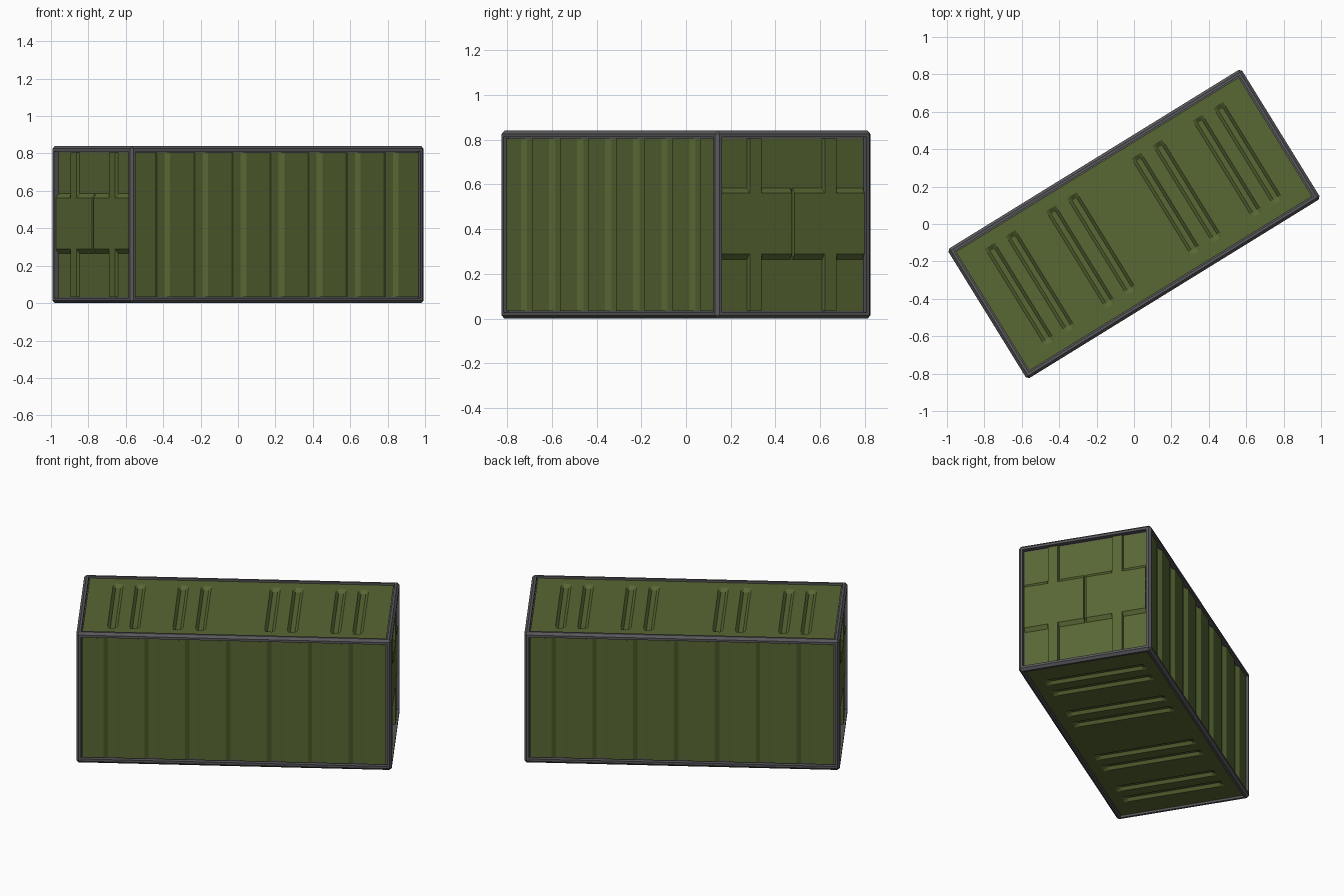
import bpy, bmesh, math
from mathutils import Vector, Matrix

if "Cube" in bpy.data.objects:
    bpy.data.objects.remove(bpy.data.objects["Cube"])

L, W, H = 1.845, 0.815, 0.84
CHAMFER, LIP = 0.014, 0.02
EDGE = CHAMFER + LIP
ROT = Matrix.Rotation(math.radians(31.67), 4, 'Z')


def material(name, color):
    m = bpy.data.materials.new(name)
    m.diffuse_color = (*color, 1)
    m.use_nodes = True
    m.node_tree.nodes["Principled BSDF"].inputs["Base Color"].default_value = m.diffuse_color
    return m


green = material("olive_green", (0.098, 0.136, 0.034))
grey = material("frame_grey", (0.10, 0.10, 0.108))


def finish(bm, name, mat):
    bm.transform(ROT)
    me = bpy.data.meshes.new(name)
    bm.to_mesh(me)
    bm.free()
    me.materials.append(mat)
    ob = bpy.data.objects.new(name, me)
    bpy.context.collection.objects.link(ob)


def panel(name, a, b, dist, avals, bvals, depth):
    """Pressed sheet: a grid in axes a, b, each point pushed in by depth(i, j)."""
    a, b = Vector(a), Vector(b)
    n = a.cross(b)
    mid = Vector((0, 0, H / 2))
    bm = bmesh.new()
    v = [[bm.verts.new(mid + a * s + b * t + n * (dist - depth(s, t)))
          for t in bvals] for s in avals]
    for i in range(len(avals) - 1):
        for j in range(len(bvals) - 1):
            bm.faces.new((v[i][j], v[i + 1][j], v[i + 1][j + 1], v[i][j + 1]))
    finish(bm, name, green)


# Chamfered edge frame with six recessed openings
bm = bmesh.new()
bmesh.ops.create_cube(bm, size=1, matrix=Matrix.Translation((0, 0, H / 2)) @ Matrix.Diagonal((L, W, H, 1)))
bmesh.ops.bevel(bm, geom=bm.edges[:], offset=CHAMFER, segments=1, affect='EDGES', profile=0.5)
big = sorted(bm.faces, key=lambda f: -f.calc_area())[:6]
bmesh.ops.inset_individual(bm, faces=big, thickness=LIP)
normals = [f.normal.copy() for f in big]
walls = bmesh.ops.extrude_discrete_faces(bm, faces=big)["faces"]
for f in walls:
    n = f.normal.copy()
    for vert in f.verts:
        vert.co -= n * 0.036
bmesh.ops.delete(bm, geom=walls, context='FACES_ONLY')
finish(bm, "edge_frame", grey)

lu, lv, lz = L / 2 - EDGE, W / 2 - EDGE, H / 2 - EDGE

# Long side walls with seven full-height grooves
side_c = [-0.717 + 0.239 * i for i in range(7)]


def grooves(centres, outer, inner, end):
    return sorted([-end, end] + [c + o for c in centres for o in (-outer, -inner, inner, outer)])


def side_depth(s, t):
    return 0.029 if any(abs(s - c) < 0.03 for c in side_c) else 0.012


for k, name in ((1, "front_side_wall"), (-1, "back_side_wall")):
    panel(name, (k, 0, 0), (0, 0, 1), W / 2, grooves(side_c, 0.047, 0.022, lu), [-lz, lz], side_depth)

# Roof and floor with four pairs of closed grooves
roof_c = [k * c for c in (0.202, 0.335, 0.587, 0.717) for k in (-1, 1)]


def roof_depth(s, t):
    inside = abs(t) < 0.29 and any(abs(s - c) < 0.02 for c in roof_c)
    return 0.027 if inside else 0.010


for k, name in ((1, "roof"), (-1, "floor")):
    panel(name, (k, 0, 0), (0, 1, 0), H / 2, grooves(roof_c, 0.03, 0.014, lu),
          [-lv, -0.305, -0.28, 0.28, 0.305, lv], roof_depth)

# End doors: raised posts and middle band, split by a centre seam
end_a = sorted([k * x for k in (-1, 1) for x in (lv, 0.231, 0.227, 0.167, 0.163, 0.007, 0.004)])
end_b = [-lz, -0.155, -0.132, 0.142, 0.165, lz]


def end_depth(s, t):
    post = 0.165 < abs(s) < 0.229
    band = -0.14 < t < 0.15 and abs(s) > 0.005
    return 0.010 if post or band else 0.027


for k, name in ((1, "right_end_door"), (-1, "left_end_door")):
    panel(name, (0, k, 0), (0, 0, 1), L / 2, end_a, end_b, end_depth)
